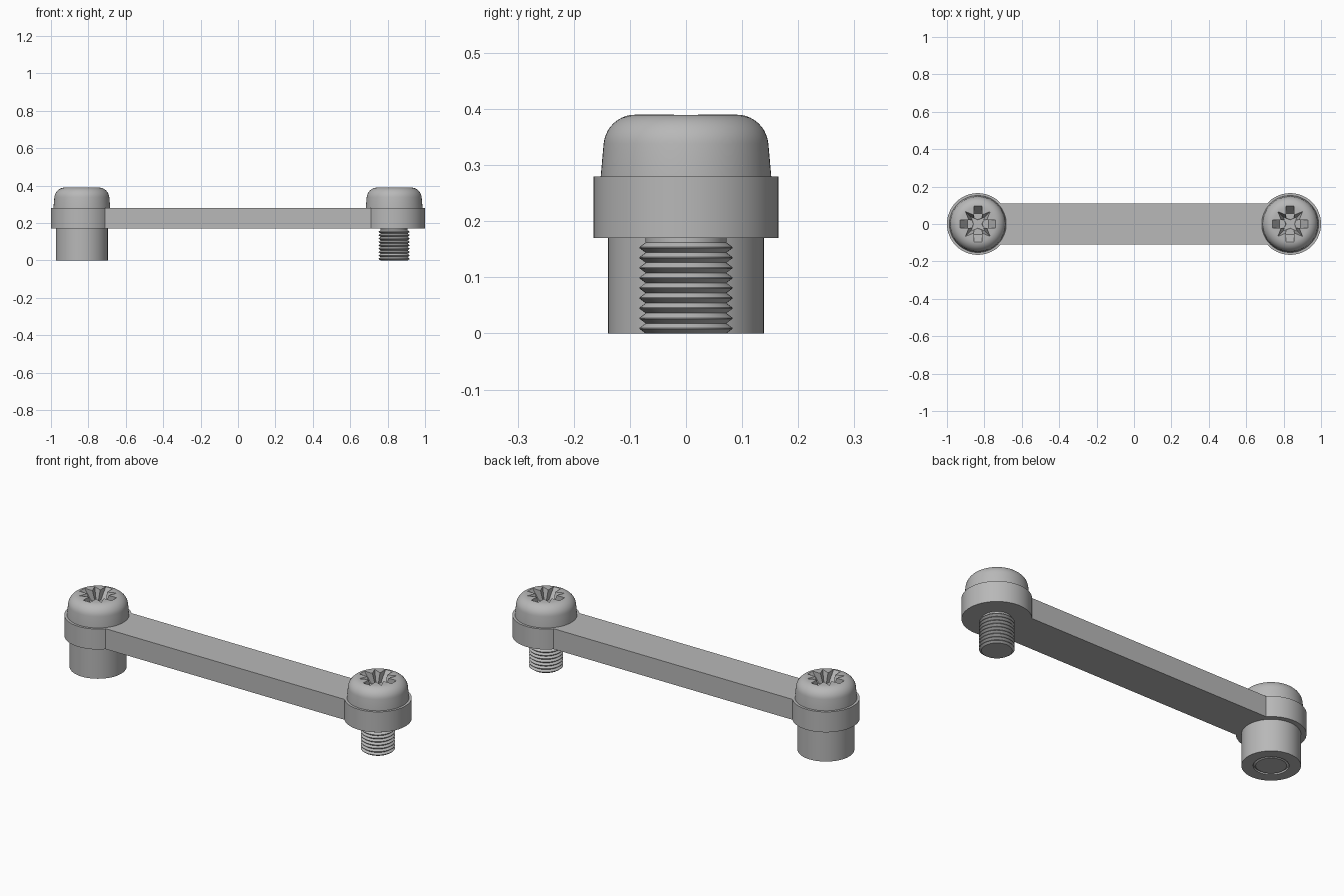
import bpy, bmesh
from math import sin, cos, pi, asin, radians

cube = bpy.data.objects.get("Cube")
if cube:
    bpy.data.objects.remove(cube)

steel = bpy.data.materials.new("grey steel")
steel.use_nodes = True
GREY = (0.48, 0.48, 0.48, 1)
steel.diffuse_color = GREY
steel.node_tree.nodes["Principled BSDF"].inputs["Base Color"].default_value = GREY

END_X, BOSS_R, BAR_Y = 0.835, 0.165, 0.11
LOW, HIGH, TOP = 0.17, 0.28, 0.39
SEG = 64


def finish(name, bm, x=0):
    bmesh.ops.recalc_face_normals(bm, faces=bm.faces)
    mesh = bpy.data.meshes.new(name)
    bm.to_mesh(mesh)
    bm.free()
    mesh.materials.append(steel)
    obj = bpy.data.objects.new(name, mesh)
    obj.location.x = x
    bpy.context.collection.objects.link(obj)
    return obj


def loft(name, loops, x=0, closed=False):
    """Skin a stack of equal-sized loops, capped or joined end to start."""
    bm = bmesh.new()
    rings = [[bm.verts.new(p) for p in loop] for loop in loops]
    pairs = list(zip(rings, rings[1:]))
    if closed:
        pairs.append((rings[-1], rings[0]))
    else:
        bm.faces.new(rings[0])
        bm.faces.new(rings[-1])
    for a, b in pairs:
        for i in range(len(a)):
            j = (i + 1) % len(a)
            bm.faces.new((a[i], a[j], b[j], b[i]))
    return finish(name, bm, x)


def lathe(name, profile, x, closed=False):
    loops = [[(r * cos(2 * pi * i / SEG), r * sin(2 * pi * i / SEG), z)
              for i in range(SEG)] for r, z in profile]
    return loft(name, loops, x, closed)


def smooth(obj):
    bpy.ops.object.select_all(action='DESELECT')
    obj.select_set(True)
    bpy.context.view_layer.objects.active = obj
    bpy.ops.object.shade_smooth_by_angle(angle=radians(30))


# Link bar with a round boss at each end, as one extruded outline
a = asin(BAR_Y / BOSS_R)
outline = []
for side in (0, pi):
    for i in range(49):
        t = side - (pi - a) + 2 * (pi - a) * i / 48
        outline.append((END_X * cos(side) + BOSS_R * cos(t), BOSS_R * sin(t)))
smooth(loft("link_bar", [[(x, y, z) for x, y in outline] for z in (LOW, HIGH)]))

# Domed screw head
ROUND = 0.057
profile = [(0.152, HIGH - 0.01), (0.152, HIGH)]
for i in range(11):
    t = radians(5 + 85 * i / 10)
    profile.append((0.09 + ROUND * cos(t), TOP - ROUND + ROUND * sin(t)))
head = lathe("left_screw_head", profile, END_X)

# Recess cutters: two tapered slots and a diagonal star
FLOOR, ABOVE, HALF_W = TOP - 0.055, TOP + 0.01, 0.021


def slot(length, z, turned):
    pts = [(-length, -HALF_W), (length, -HALF_W), (length, HALF_W), (-length, HALF_W)]
    return [(-y, x, z) if turned else (x, y, z) for x, y in pts]


def star(scale, z):
    radii = [scale * (0.095 if i % 2 else 0.04) for i in range(8)]
    return [(r * cos(i * pi / 4), r * sin(i * pi / 4), z) for i, r in enumerate(radii)]


cutters = [loft("slot_cutter", [slot(0.056, FLOOR, t), slot(0.103, ABOVE, t)], END_X)
           for t in (False, True)]
cutters.append(loft("star_cutter", [star(0.55, FLOOR - 0.005), star(1.06, ABOVE)], END_X))
bpy.context.view_layer.objects.active = head
for cutter in cutters:
    cutter.hide_render = True
    mod = head.modifiers.new("recess", 'BOOLEAN')
    mod.operation = 'DIFFERENCE'
    mod.solver = 'EXACT'
    mod.object = cutter
    bpy.ops.object.modifier_apply(modifier=mod.name)
for cutter in cutters:
    bpy.data.objects.remove(cutter)
smooth(head)
other = head.copy()
other.name = "right_screw_head"
other.location.x = -END_X
bpy.context.collection.objects.link(other)

# Threaded shanks made of stacked ridges
PITCH, CREST, ROOT = 0.018, 0.083, 0.072
thread = [(ROOT, 0)]
for i in range(9):
    thread += [(CREST, PITCH * (i + 0.45)), (CREST, PITCH * (i + 0.55)),
               (ROOT, PITCH * (i + 1))]
thread.append((ROOT, LOW + 0.01))
for name, x in (("left_threaded_shank", END_X), ("right_threaded_shank", -END_X)):
    smooth(lathe(name, thread, x))

# Spacer sleeve around the right shank
smooth(lathe("right_spacer", [(0.139, 0), (0.139, LOW), (0.084, LOW), (0.084, 0)],
             -END_X, closed=True))
